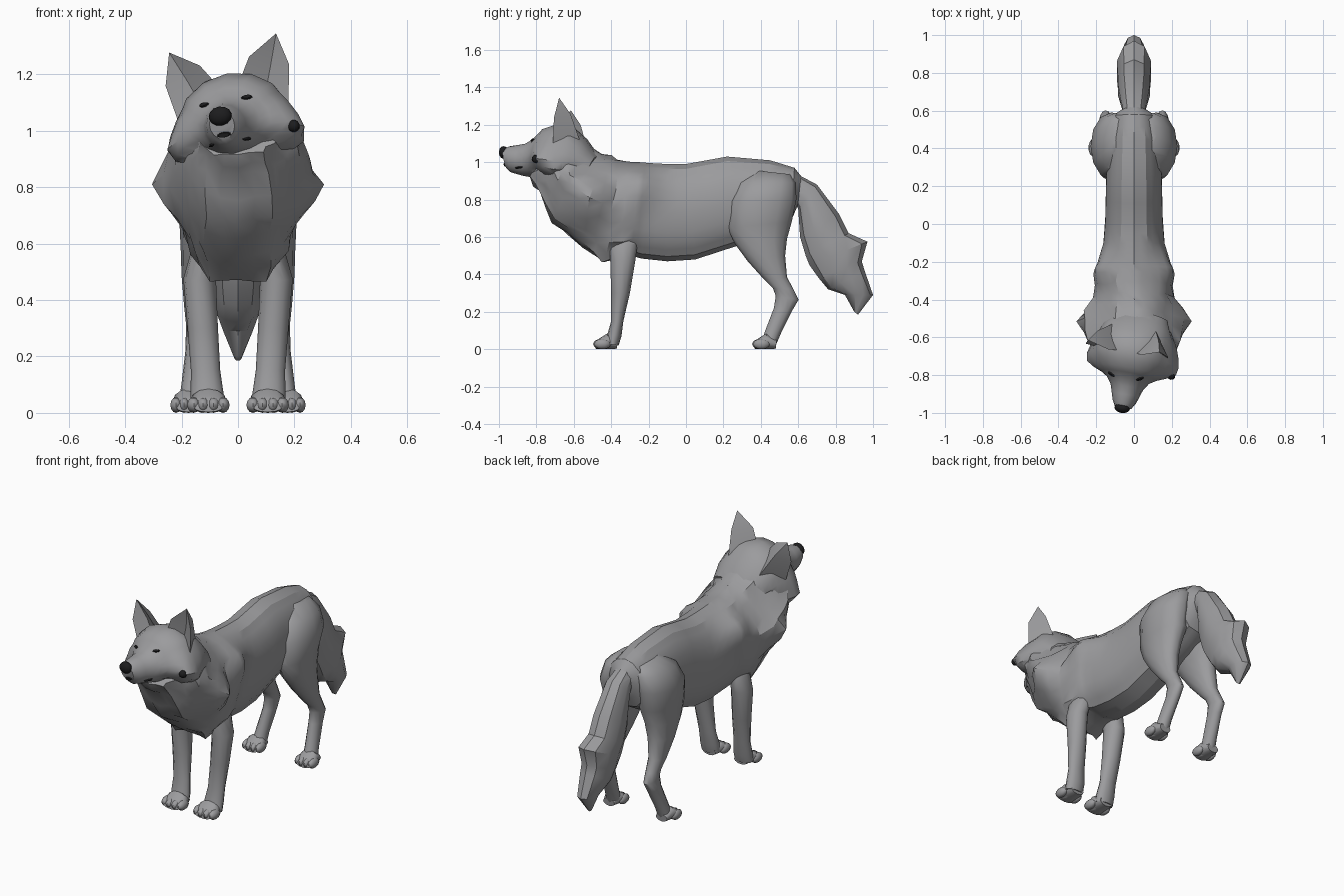
import bpy, bmesh, math, random
from mathutils import Vector, Matrix
from mathutils.bvhtree import BVHTree

if "Cube" in bpy.data.objects:
    bpy.data.objects.remove(bpy.data.objects["Cube"])

random.seed(4)


def material(name, colour):
    m = bpy.data.materials.new(name)
    m.diffuse_color = (*colour, 1)
    m.use_nodes = True
    m.node_tree.nodes["Principled BSDF"].inputs["Base Color"].default_value = m.diffuse_color
    return m


FUR = material("grey fur", (0.33, 0.33, 0.34))
DARK = material("near black", (0.012, 0.012, 0.013))

# The head is turned and tilted about the neck
PIVOT = Vector((0, -0.6, 1.05))
HEAD = (Matrix.Translation(PIVOT) @ Matrix.Rotation(math.radians(-9.5), 4, 'Z')
        @ Matrix.Rotation(math.radians(-10), 4, 'Y') @ Matrix.Translation(-PIVOT))


def finish(name, bm, mat=FUR, matrix=None, angle=50, trim=None):
    """Make the object; trim removes the part buried inside another object."""
    bmesh.ops.recalc_face_normals(bm, faces=bm.faces)
    if matrix:
        bm.transform(matrix)
    mesh = bpy.data.meshes.new(name)
    bm.to_mesh(mesh)
    bm.free()
    mesh.materials.append(mat)
    ob = bpy.data.objects.new(name, mesh)
    bpy.context.collection.objects.link(ob)
    bpy.ops.object.select_all(action='DESELECT')
    ob.select_set(True)
    bpy.context.view_layer.objects.active = ob
    if trim:
        mod = ob.modifiers.new("trim", 'BOOLEAN')
        mod.operation, mod.solver, mod.object = 'DIFFERENCE', 'EXACT', trim
        bpy.ops.object.modifier_apply(modifier=mod.name)
    bpy.ops.object.shade_smooth_by_angle(angle=math.radians(angle))
    return ob


def loft(rings, n=12, side=1, square=1.0):
    """Skin ovals given as (y1, z1, y2, z2, half width[, centre x]); square < 1 fills the lower half."""
    bm = bmesh.new()
    loops = []
    for y1, z1, y2, z2, w, *x in rings:
        a, b = Vector((0, y1, z1)), Vector((0, y2, z2))
        mid, half = (a + b) / 2, (a - b) / 2
        mid.x = x[0] * side if x else 0
        loop = []
        for i in range(n):
            t = 2 * math.pi * i / n
            s, c = math.sin(t), math.cos(t)
            if c < 0:
                s = math.copysign(abs(s) ** square, s)
            loop.append(bm.verts.new(mid + half * c + Vector((w * s, 0, 0))))
        loops.append(loop)
    for a, b in zip(loops, loops[1:]):
        for i in range(n):
            j = (i + 1) % n
            bm.faces.new((a[i], a[j], b[j], b[i]))
    bm.faces.new(loops[0])
    bm.faces.new(loops[-1])
    return bm


def pull(bm, tips):
    """Draw the surface out into mirrored pointed locks of fur: (x, y, z, radius)."""
    for x, y, z, r in tips:
        for s in (1, -1):
            tip = Vector((x * s, y, z))
            base = min(bm.verts, key=lambda v: (v.co - tip).length).co.copy()
            for v in bm.verts:
                d = (v.co - base).length
                if d < r:
                    v.co += (tip - base) * (1 - d / r)


def blob(name, centre, size, mat=FUR, matrix=None, seg=10):
    bm = bmesh.new()
    bmesh.ops.create_uvsphere(bm, u_segments=seg, v_segments=6, radius=1)
    bm.transform(Matrix.Translation(centre) @ Matrix.Diagonal((*size, 1)))
    return finish(name, bm, mat, matrix)


# Torso, chest and neck, with a ragged mane
bm = loft([
    (.62, .92, .61, .80, .05), (.58, .97, .56, .68, .12), (.45, 1.01, .42, .60, .14),
    (.22, 1.03, .25, .545, .15), (0, .99, .05, .48, .155), (-.1, .99, -.1, .47, .165),
    (-.19, .995, -.24, .485, .175), (-.25, 1.0, -.29, .50, .198), (-.36, 1.015, -.43, .465, .205),
    (-.45, 1.05, -.56, .55, .21), (-.53, 1.10, -.71, .68, .205),
    (-.58, 1.14, -.79, .84, .195), (-.64, 1.15, -.84, .91, .15)], n=14, square=.7)
bmesh.ops.subdivide_edges(bm, edges=bm.edges, cuts=1, use_grid_fill=True)
for v in bm.verts:
    if v.co.y < -.3:
        v.co += Vector([random.uniform(-.009, .009) for _ in range(3)])
pull(bm, [(.305, -.515, .81, .15), (.245, -.62, .93, .14), (.10, -.45, .465, .10),
          (.205, -.23, .88, .14)])
BODY = finish("body", bm, angle=30)

# Tail with a flared lock near the end
finish("tail", loft([
    (.55, .96, .56, .84, .05), (.70, .88, .60, .75, .075), (.82, .72, .61, .60, .09),
    (.87, .62, .64, .50, .09), (.97, .575, .66, .45, .095), (.94, .47, .71, .38, .085),
    (.955, .42, .76, .32, .08), (1.0, .29, .85, .29, .055), (.92, .185, .90, .20, .012)],
    n=10), angle=35, trim=BODY)

# Head and muzzle with cheek ruffs
bm = loft([
    (-.46, 1.03, -.52, .86, .15), (-.53, 1.125, -.58, .85, .185), (-.60, 1.185, -.65, .86, .20),
    (-.68, 1.205, -.74, .875, .20), (-.76, 1.18, -.79, .91, .165),
    (-.815, 1.125, -.84, .92, .115), (-.86, 1.10, -.87, .925, .088),
    (-.95, 1.085, -.94, .945, .062), (-.985, 1.07, -.965, .97, .045)], n=14)
bmesh.ops.subdivide_edges(bm, edges=bm.edges, cuts=1, use_grid_fill=True)
pull(bm, [(.232, -.765, .985, .09), (.23, -.67, .92, .13)])
bmesh.ops.recalc_face_normals(bm, faces=bm.faces)
SURFACE = BVHTree.FromBMesh(bm)
finish("head", bm, matrix=HEAD, angle=35, trim=BODY)


def plate(name, origin, direction, rx, ry, n=10):
    """Thin dark marking laid on the head."""
    hit, normal, *_ = SURFACE.ray_cast(Vector(origin), Vector(direction))
    if hit is None:
        return
    if normal.dot(Vector(direction)) > 0:
        normal = -normal
    right = Vector((0, 0, 1)).cross(normal).normalized()
    up = normal.cross(right)
    frame = Matrix((right, up, normal)).transposed().to_4x4()
    bm = bmesh.new()
    bmesh.ops.create_cone(bm, cap_ends=True, segments=n, radius1=1, radius2=.8, depth=.008)
    bm.transform(Matrix.Translation(hit + normal * .003) @ frame
                 @ Matrix.Diagonal((rx, ry, 1, 1)))
    finish(name, bm, DARK, HEAD)


blob("nose", (0, -.980, 1.052), (.042, .026, .034), DARK, HEAD, 12)
plate("mouth_front", (0, -1.2, .985), (0, 1, 0), .026, .010)

for s, tag in ((1, "left"), (-1, "right")):
    # Face markings
    plate(f"{tag}_eye", (.077 * s, -1.2, 1.105), (0, 1, 0), .022, .009)
    plate(f"{tag}_mouth_corner", (.5 * s, -.885, .96), (-s, 0, 0), .026, .005)

    # Cupped ear: inner rim, outer rim, back and hollow
    bm = bmesh.new()
    v = [bm.verts.new((x * s, y, z)) for x, y, z in (
        (.04, -.68, 1.17), (.20, -.68, 1.06), (.12, -.55, 1.10),
        (.09, -.685, 1.25), (.225, -.675, 1.20), (.165, -.595, 1.23),
        (.15, -.635, 1.20), (.195, -.655, 1.315), (.12, -.64, 1.12))]
    for f in ((0, 3, 5, 2), (2, 5, 4, 1), (3, 7, 5), (5, 7, 4), (3, 6, 7),
              (6, 4, 7), (0, 8, 6, 3), (8, 1, 4, 6), (0, 2, 8), (2, 1, 8)):
        bm.faces.new([v[i] for i in f])
    finish(f"{tag}_ear", bm, FUR, HEAD)

    # Legs
    finish(f"{tag}_front_leg", loft([
        (-.39, .65, -.29, .65, .03, .10), (-.41, .56, -.26, .56, .050, .12),
        (-.405, .47, -.27, .48, .058, .136), (-.40, .30, -.30, .30, .054, .125),
        (-.40, .15, -.335, .15, .052, .115), (-.42, .08, -.345, .07, .058, .11),
        (-.43, .03, -.36, .02, .058, .11)], 12, s), trim=BODY)
    finish(f"{tag}_hind_leg", loft([
        (.38, .955, .56, .935, .05, .07), (.28, .89, .588, .89, .09, .10),
        (.235, .79, .59, .80, .108, .122), (.222, .65, .565, .68, .09, .117),
        (.26, .565, .54, .59, .075, .128), (.33, .47, .53, .50, .062, .138),
        (.42, .37, .54, .385, .045, .146), (.465, .325, .575, .32, .037, .148),
        (.48, .285, .602, .265, .035, .15), (.47, .22, .57, .21, .035, .152),
        (.42, .09, .51, .09, .037, .165), (.40, .03, .48, .02, .042, .17)], 12, s), trim=BODY)

    # Paws with four toes
    for part, x, y, w in (("front", .105, -.50, .072), ("hind", .175, .35, .062)):
        finish(f"{tag}_{part}_paw", loft([
            (y + .135, .05, y + .13, .003, w * .6, x), (y + .08, .085, y + .08, 0, w * .9, x),
            (y + .04, .06, y + .035, 0, w * .95, x), (y + .015, .035, y + .015, .003, w * .7, x)],
            12, s))
        for i, k in enumerate((-.72, -.26, .26, .72)):
            blob(f"{tag}_{part}_toe_{i + 1}",
                 (x * s + k * w, y + .045 + .012 * abs(k), .028), (w * .34, .045, .028))

# Dark spot on one cheek
blob("cheek_spot", (.219, -.768, .978), (.022, .022, .022), DARK, HEAD)
